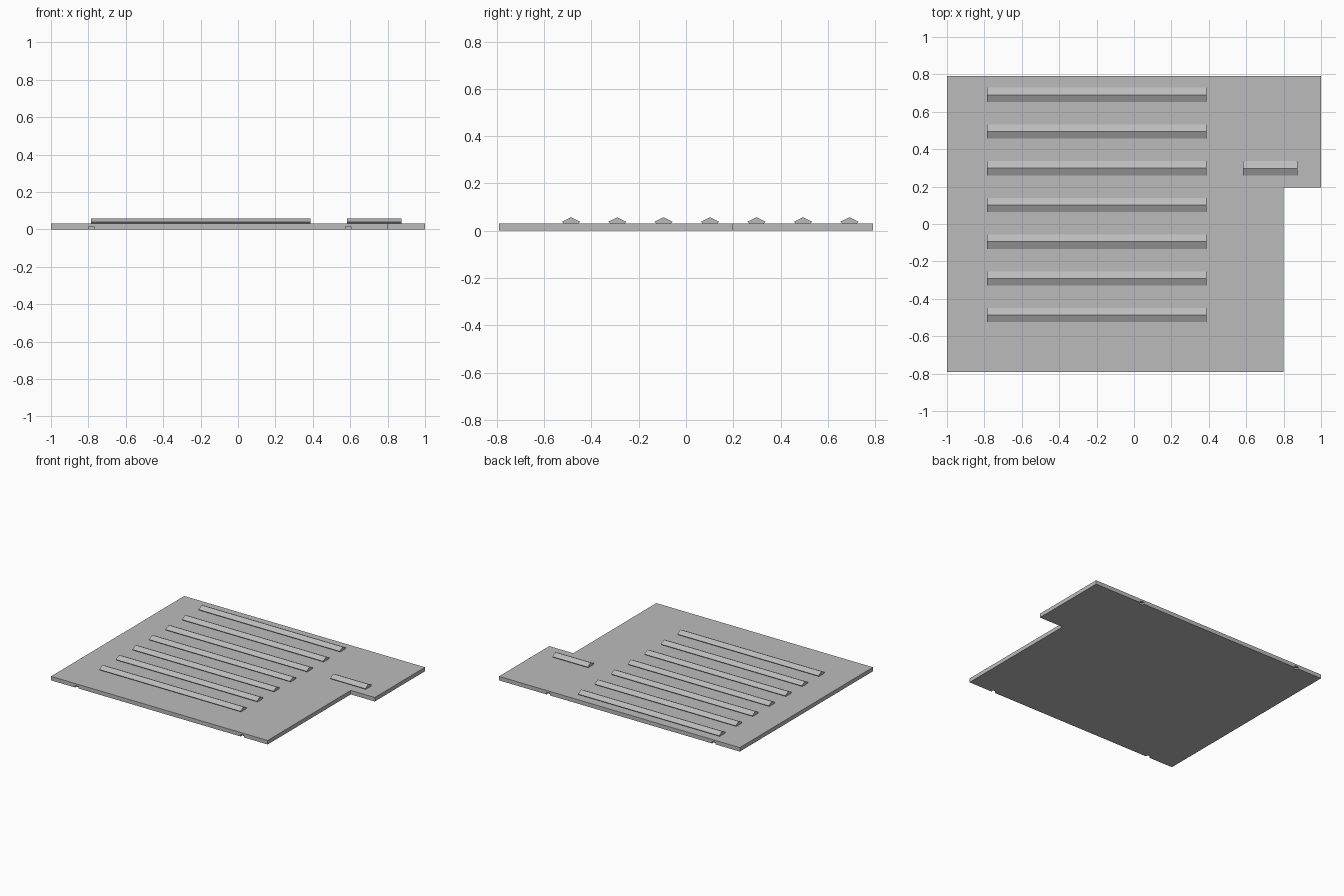
import bpy, bmesh

cube = bpy.data.objects.get("Cube")
if cube:
    bpy.data.objects.remove(cube, do_unlink=True)

grey = bpy.data.materials.new("plain_grey")
grey.use_nodes = True
colour = (0.5, 0.5, 0.5, 1)
grey.diffuse_color = colour
grey.node_tree.nodes["Principled BSDF"].inputs["Base Color"].default_value = colour


def prism(name, points, offset):
    """Extrude a closed polygon along offset."""
    bm = bmesh.new()
    face = bm.faces.new([bm.verts.new(p) for p in points])
    grown = bmesh.ops.extrude_face_region(bm, geom=[face])
    verts = [v for v in grown["geom"] if isinstance(v, bmesh.types.BMVert)]
    bmesh.ops.translate(bm, verts=verts, vec=offset)
    bmesh.ops.recalc_face_normals(bm, faces=bm.faces)
    mesh = bpy.data.meshes.new(name)
    bm.to_mesh(mesh)
    bm.free()
    mesh.materials.append(grey)
    obj = bpy.data.objects.new(name, mesh)
    bpy.context.collection.objects.link(obj)
    return obj


# Base plate with a tab at the back left corner
thick = 0.03
back = 0.79
outline = [(-1, -back), (0.8, -back), (0.8, 0.195), (1, 0.195), (1, back), (-1, back)]
plate = prism("base_plate", [(x, y, 0) for x, y in outline], (0, 0, thick))

# Small notches under the front and back edges
for x in (-0.785, 0.59):
    for y in (-back, back):
        w, d, h = 0.015, 0.018, 0.015
        cutter = prism("notch_cutter",
                       [(x - w, y - d, -h), (x + w, y - d, -h),
                        (x + w, y + d, -h), (x - w, y + d, -h)], (0, 0, 2 * h))
        cutter.hide_render = True
        cutter.hide_set(True)
        cut = plate.modifiers.new("notch", "BOOLEAN")
        cut.operation = "DIFFERENCE"
        cut.solver = "EXACT"
        cut.object = cutter

# Bake the notches and drop the cutters
bpy.context.view_layer.update()
evaluated = plate.evaluated_get(bpy.context.evaluated_depsgraph_get())
baked = bpy.data.meshes.new_from_object(evaluated)
plate.modifiers.clear()
plate.data = baked
for obj in [o for o in bpy.data.objects if o.name.startswith("notch_cutter")]:
    bpy.data.objects.remove(obj, do_unlink=True)


# Peaked ridges with slightly undercut sides
def ridge(name, x0, x1, y):
    profile = [(-0.028, 0.028), (-0.038, 0.038), (0, 0.057), (0.038, 0.038), (0.028, 0.028)]
    prism(name, [(x0, y + dy, z) for dy, z in profile], (x1 - x0, 0, 0))


for i in range(7):
    ridge(f"long_ridge_{i + 1}", -0.785, 0.387, -0.487 + i * 0.1963)
ridge("short_ridge", 0.583, 0.875, 0.298)
